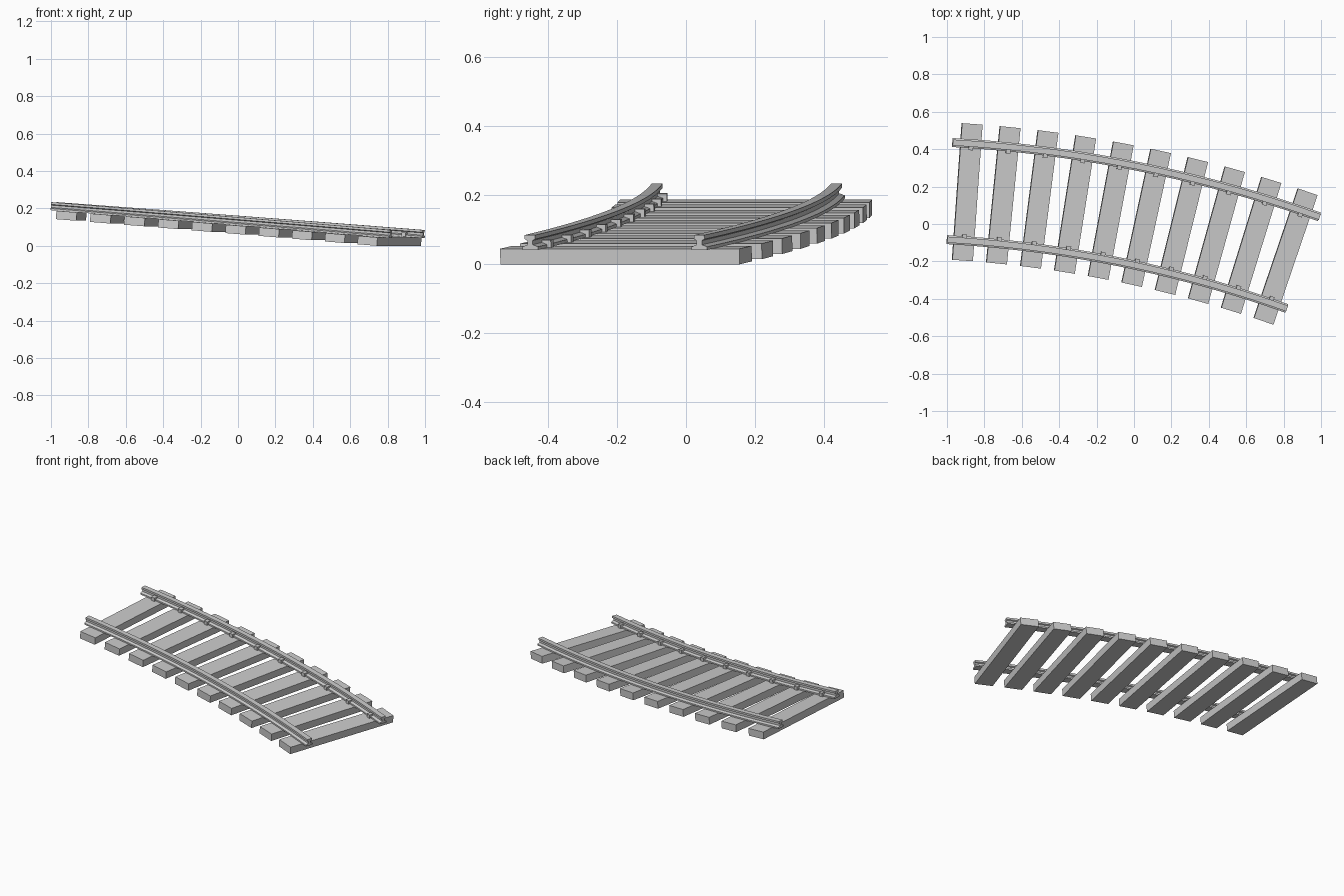
import bpy, bmesh
from math import radians, sin, cos
from mathutils import Matrix, Vector

if "Cube" in bpy.data.objects:
    bpy.data.objects.remove(bpy.data.objects["Cube"])

# Track centre line: a gentle arc that descends at a constant rate
R = 6.77
CX, CY = -1.3705, -6.583
H0, STEP = radians(4.07), radians(1.637)
COUNT = 10
DROP = 0.134 / 9            # fall per sleeper
TOP0 = 0.183                # sleeper top height at first sleeper
SLOPE = DROP / (R * STEP)


def frame(t):
    """Local frame at sleeper number t: x along track, y outward, z up from sleeper top."""
    h = H0 + STEP * t
    along = Vector((cos(h), -sin(h), -SLOPE)).normalized()
    out = Vector((sin(h), cos(h), 0))
    up = along.cross(out)
    m = Matrix((along, out, up)).transposed().to_4x4()
    m.translation = (CX + R * sin(h), CY + R * cos(h), TOP0 - DROP * t)
    return m


def finish(name, bm):
    bmesh.ops.recalc_face_normals(bm, faces=bm.faces)
    me = bpy.data.meshes.new(name)
    bm.to_mesh(me)
    bm.free()
    ob = bpy.data.objects.new(name, me)
    bpy.context.collection.objects.link(ob)
    return ob


def box(name, t, centre, size):
    bm = bmesh.new()
    bmesh.ops.create_cube(bm, size=1, matrix=frame(t) @ Matrix.Translation(centre)
                          @ Matrix.Diagonal((*size, 1)))
    return finish(name, bm)


# I-shaped rail cross-section: half profile (width, height), mirrored
HALF = [(0.024, 0), (0.024, 0.009), (0.008, 0.015), (0.008, 0.027),
        (0.016, 0.031), (0.016, 0.043)]
PROFILE = HALF + [(-w, z) for w, z in reversed(HALF)]
GAUGE = 0.26


def rail(name, offset):
    bm = bmesh.new()
    rings = []
    for i in range(2 * COUNT + 1):
        m = frame(i / 2 - 0.5)
        rings.append([bm.verts.new(m @ Vector((0, offset + w, z))) for w, z in PROFILE])
    n = len(PROFILE)
    for a, b in zip(rings, rings[1:]):
        for k in range(n):
            bm.faces.new((a[k], a[(k + 1) % n], b[(k + 1) % n], b[k]))
    bm.faces.new(rings[0])
    bm.faces.new(rings[-1])
    return finish(name, bm)


# Rails
rail("outer_rail", GAUGE)
rail("inner_rail", -GAUGE)

# Sleepers, with a clip on the inside of each rail
for i in range(COUNT):
    box(f"sleeper_{i}", i, (0, 0, -0.0225), (0.11, 0.732, 0.045))
    for side, label in ((1, "outer"), (-1, "inner")):
        box(f"{label}_clip_{i}", i, (0, side * (GAUGE - 0.021), 0.011), (0.024, 0.028, 0.022))
